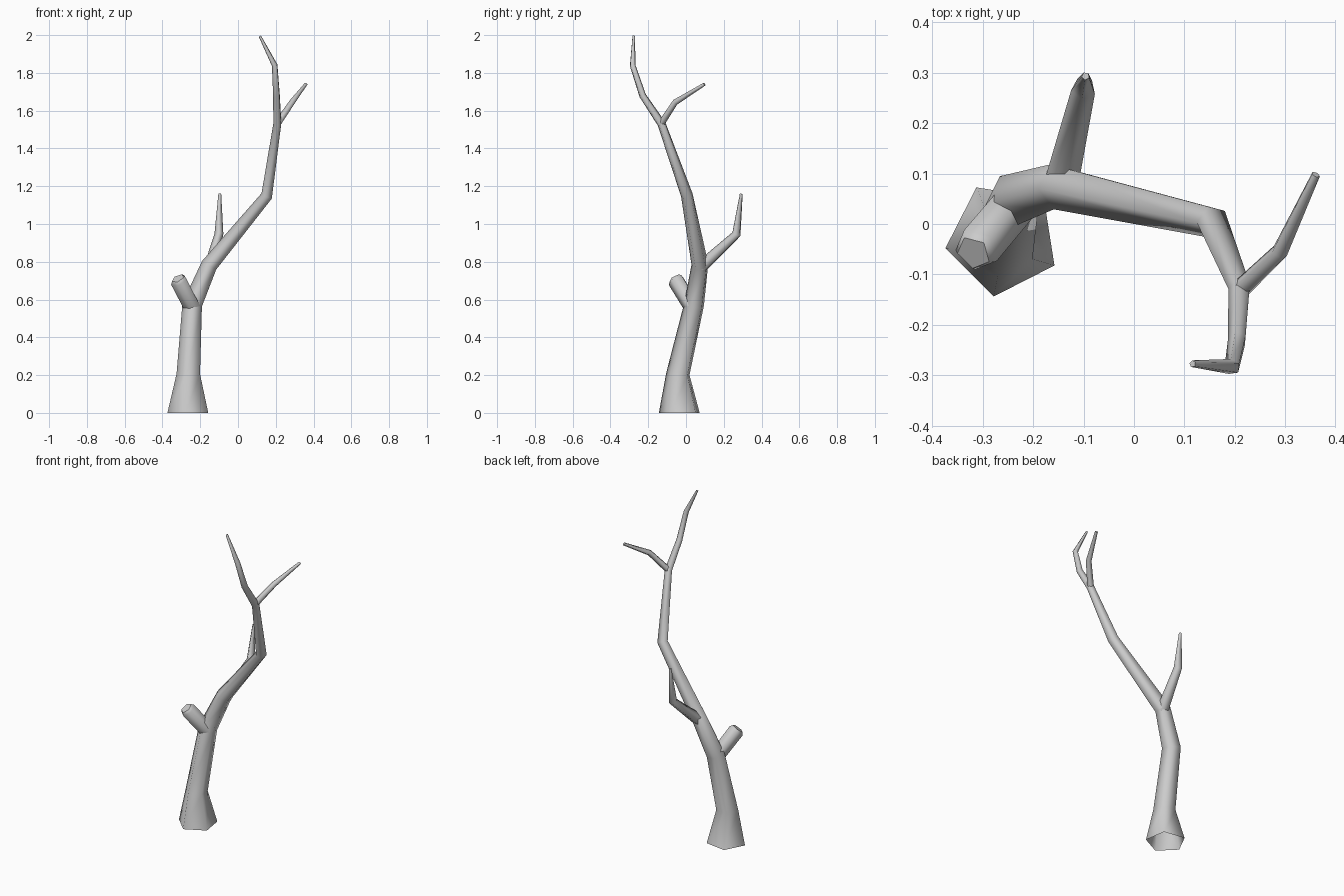
import bpy, bmesh, math
from mathutils import Vector

if "Cube" in bpy.data.objects:
    bpy.data.objects.remove(bpy.data.objects["Cube"])

SIDES = 5


def limb(name, path, phase=45, start_dir=None):
    """Tapered five-sided tube along (x, y, z, radius) points, closed at the tip."""
    pts = [Vector(p[:3]) for p in path]
    segs = [(b - a).normalized() for a, b in zip(pts, pts[1:])]
    dirs = [Vector(start_dir) if start_dir else segs[0]]
    dirs += [(a + b).normalized() for a, b in zip(segs, segs[1:])] + [segs[-1]]
    up = Vector((0, 0, 1))
    a = math.radians(phase)
    u = up.rotation_difference(dirs[0]) @ Vector((math.cos(a), math.sin(a), 0))
    bm = bmesh.new()
    rings = []
    for i, (p, d) in enumerate(zip(pts, dirs)):
        if i:
            u = dirs[i - 1].rotation_difference(d) @ u
        v = d.cross(u)
        ring = []
        for k in range(SIDES):
            t = 2 * math.pi * k / SIDES
            ring.append(bm.verts.new(p + path[i][3] * (math.cos(t) * u + math.sin(t) * v)))
        rings.append(ring)
    for r0, r1 in zip(rings, rings[1:]):
        for k in range(SIDES):
            n = (k + 1) % SIDES
            bm.faces.new((r0[k], r0[n], r1[n], r1[k]))
    bm.faces.new(rings[-1])
    for f in bm.faces:
        f.smooth = len(f.verts) == 4
    mesh = bpy.data.meshes.new(name)
    bm.to_mesh(mesh)
    bm.free()
    ob = bpy.data.objects.new(name, mesh)
    bpy.context.collection.objects.link(ob)
    return ob


# Trunk, flared at the open base and bending up to the highest twig
limb("trunk", [
    (-0.26, -0.03, 0.0, 0.115),
    (-0.26, -0.04, 0.205, 0.066),
    (-0.24, 0.045, 0.57, 0.056),
    (-0.15, 0.075, 0.78, 0.047),
    (0.155, 0.005, 1.15, 0.033),
    (0.21, -0.13, 1.53, 0.023),
    (0.205, -0.23, 1.68, 0.019),
    (0.195, -0.283, 1.84, 0.016),
    (0.116, -0.277, 1.995, 0.007),
], start_dir=(0, 0, 1))

# Short cut-off stub on the lower trunk
limb("broken_stub", [
    (-0.24, 0.035, 0.56, 0.046),
    (-0.312, -0.05, 0.70, 0.047),
    (-0.318, -0.057, 0.712, 0.036),
])

# Rear branch
limb("rear_branch", [
    (-0.145, 0.08, 0.77, 0.036),
    (-0.10, 0.268, 0.945, 0.025),
    (-0.096, 0.293, 1.16, 0.008),
])

# Upper side branch
limb("upper_branch", [
    (0.21, -0.13, 1.53, 0.020),
    (0.288, -0.055, 1.645, 0.017),
    (0.36, 0.098, 1.74, 0.009),
])
